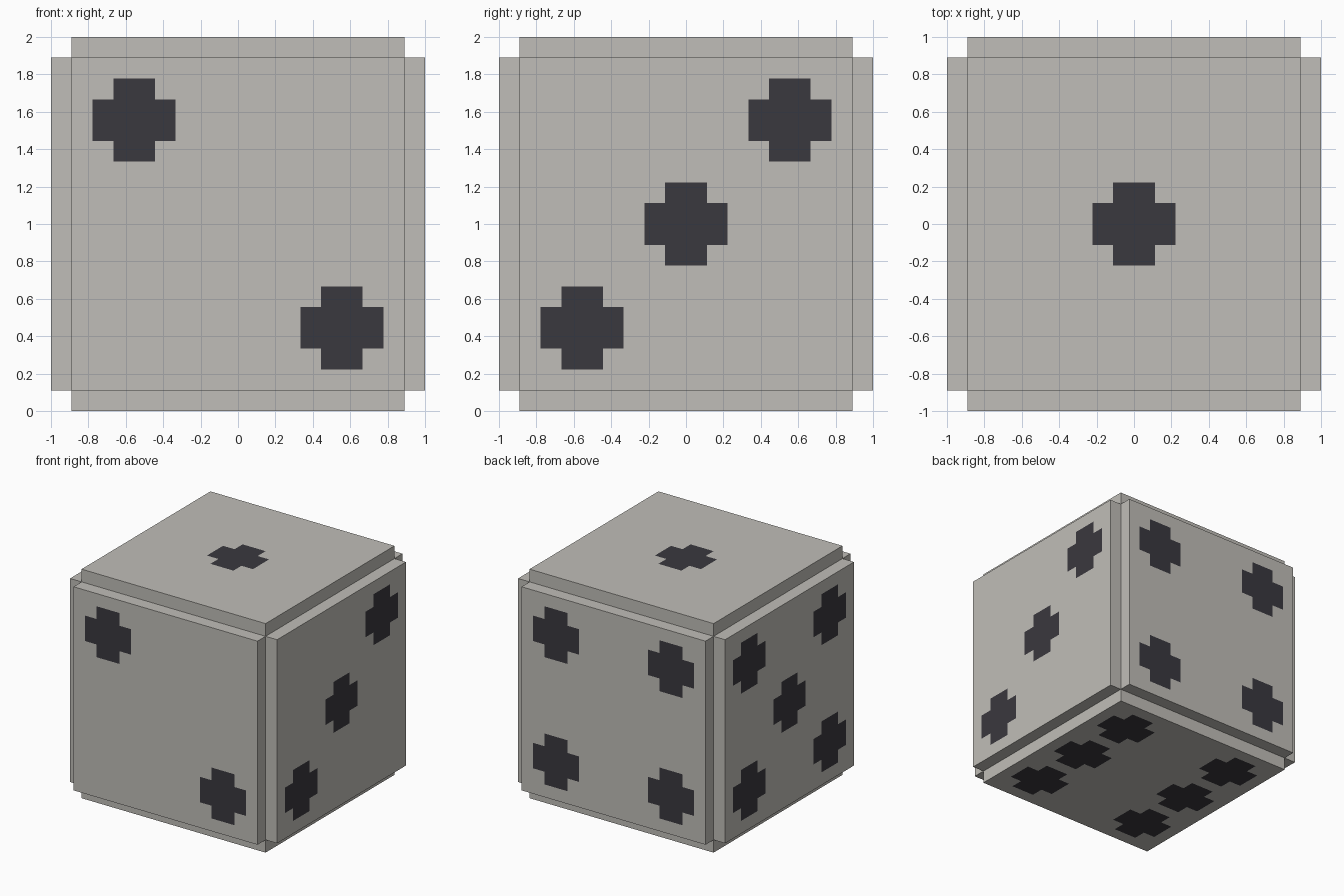
import bpy, bmesh
from mathutils import Vector

if "Cube" in bpy.data.objects:
    bpy.data.objects.remove(bpy.data.objects["Cube"])

C = 1 / 9          # grid cell: the cube is 18 cells wide
H = 8              # half width of each raised side panel, in cells
P = 5              # pip offset from the panel centre, in cells

def material(name, col):
    m = bpy.data.materials.new(name)
    m.diffuse_color = (*col, 1)
    m.use_nodes = True
    m.node_tree.nodes["Principled BSDF"].inputs["Base Color"].default_value = m.diffuse_color
    return m

X, Y, Z = Vector((1, 0, 0)), Vector((0, 1, 0)), Vector((0, 0, 1))
corners = [(-P, -P), (P, P), (-P, P), (P, -P)]

# outward direction, in-plane axes, pip centres
sides = [
    (Z, X, Y, [(0, 0)]),
    (-Y, X, Z, [(-P, P), (P, -P)]),
    (X, Y, Z, [(-P, -P), (0, 0), (P, P)]),
    (Y, X, Z, corners),
    (-X, Y, Z, corners + [(0, 0)]),
    (-Z, X, Y, [(s, t) for s in (-P, P) for t in (-P, 0, P)]),
]

def in_cross(u, v, pips):
    for pu, pv in pips:
        a, b = abs(u - pu), abs(v - pv)
        if max(a, b) < 2 and min(a, b) < 1:
            return True
    return False

bm = bmesh.new()
for n, u, v, pips in sides:
    def quad(pts, mat=0):
        vs = [bm.verts.new((u * a + v * b + n * c) * C + Z) for a, b, c in pts]
        bm.faces.new(vs).material_index = mat

    for i in range(-H, H):
        # raised panel with cross-shaped pips
        for j in range(-H, H):
            quad([(i, j, 9), (i + 1, j, 9), (i + 1, j + 1, 9), (i, j + 1, 9)],
                 int(in_cross(i + .5, j + .5, pips)))
        # panel rim down to the notched cube edge
        for s in (-H, H):
            quad([(i, s, 9), (i + 1, s, 9), (i + 1, s, H), (i, s, H)])
            quad([(s, i, 9), (s, i + 1, 9), (s, i + 1, H), (s, i, H)])

bmesh.ops.remove_doubles(bm, verts=bm.verts[:], dist=1e-4)
bmesh.ops.recalc_face_normals(bm, faces=bm.faces[:])

me = bpy.data.meshes.new("die_body")
bm.to_mesh(me)
bm.free()
me.materials.append(material("warm light grey", (.53, .515, .48)))
me.materials.append(material("dark pip", (.042, .04, .049)))
bpy.context.collection.objects.link(bpy.data.objects.new("die_body", me))
